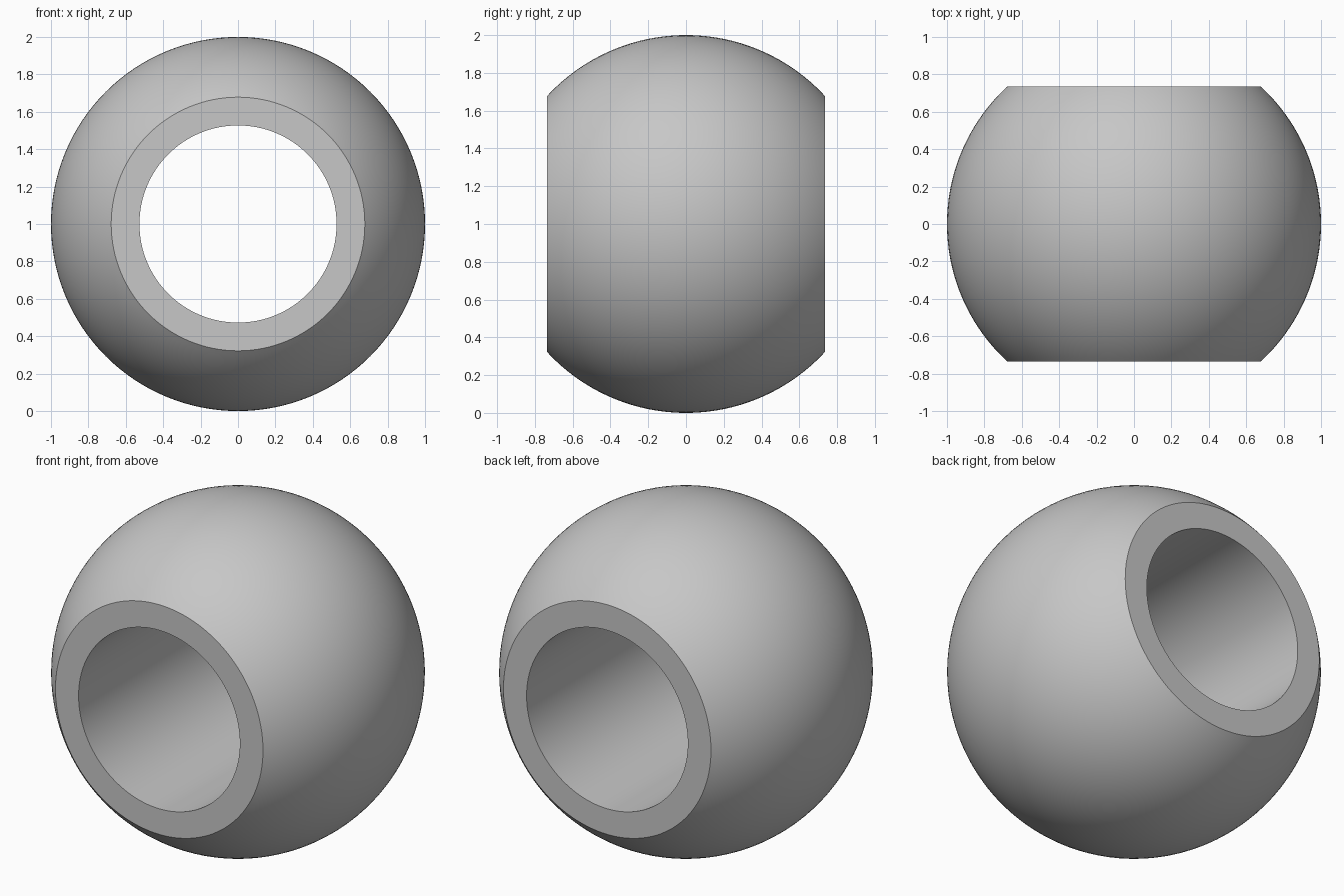
import bpy, bmesh, math
from mathutils import Vector

if "Cube" in bpy.data.objects:
    bpy.data.objects.remove(bpy.data.objects["Cube"], do_unlink=True)

RADIUS, HALF_WIDTH, BORE = 1.0, 0.735, 0.527
ARC_STEPS, SIDES = 48, 128

# Plain grey finish
grey = bpy.data.materials.new("grey")
grey.use_nodes = True
colour = (0.57, 0.57, 0.57, 1)
grey.diffuse_color = colour
grey.node_tree.nodes["Principled BSDF"].inputs["Base Color"].default_value = colour

# Closed section: spherical arc, flat end rims and straight bore
limit = math.asin(HALF_WIDTH / RADIUS)
angles = [limit * (2 * i / ARC_STEPS - 1) for i in range(ARC_STEPS + 1)]
section = [(RADIUS * math.cos(a), RADIUS * math.sin(a)) for a in angles]
section += [(BORE, HALF_WIDTH), (BORE, -HALF_WIDTH)]

# Revolve the section about the y axis
bm = bmesh.new()
verts = [bm.verts.new((r, y, 0)) for r, y in section]
edges = [bm.edges.new((v, verts[(i + 1) % len(verts)])) for i, v in enumerate(verts)]
bmesh.ops.spin(bm, geom=verts + edges, cent=Vector(), axis=(0, 1, 0),
               angle=math.tau, steps=SIDES, use_merge=True)
bmesh.ops.remove_doubles(bm, verts=bm.verts, dist=0.0001)
bmesh.ops.recalc_face_normals(bm, faces=bm.faces)
bmesh.ops.translate(bm, verts=bm.verts, vec=(0, 0, RADIUS))

mesh = bpy.data.meshes.new("bored_ball")
bm.to_mesh(mesh)
bm.free()
mesh.materials.append(grey)
ball = bpy.data.objects.new("bored_ball", mesh)
bpy.context.collection.objects.link(ball)

# Smooth surfaces with sharp rims
bpy.ops.object.select_all(action="DESELECT")
ball.select_set(True)
bpy.context.view_layer.objects.active = ball
bpy.ops.object.shade_smooth_by_angle(angle=math.radians(30))
